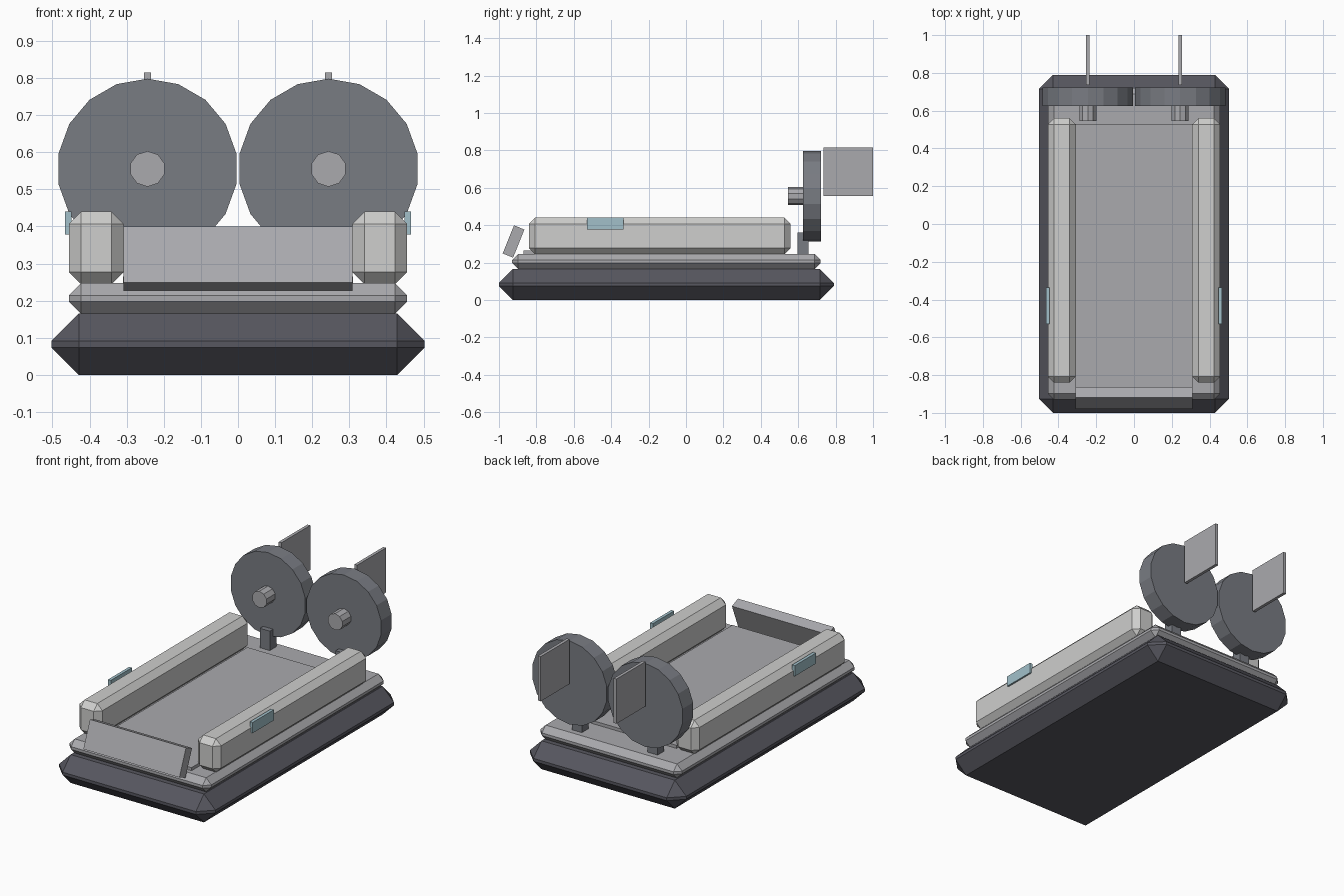
import bpy, math

if "Cube" in bpy.data.objects:
    bpy.data.objects.remove(bpy.data.objects["Cube"])


def material(name, r, g, b):
    m = bpy.data.materials.new(name)
    m.diffuse_color = (r, g, b, 1)
    m.use_nodes = True
    m.node_tree.nodes["Principled BSDF"].inputs["Base Color"].default_value = m.diffuse_color
    return m


RUBBER = material("dark rubber", 0.095, 0.095, 0.115)
DECK = material("deck grey", 0.40, 0.40, 0.42)
HULL = material("light hull grey", 0.62, 0.62, 0.61)
FAN = material("fan grey", 0.19, 0.20, 0.225)
GLASS = material("pale blue glass", 0.36, 0.53, 0.59)


def finish(ob, name, mat, bevel=0):
    ob.name = name
    ob.data.materials.append(mat)
    if bevel:
        mod = ob.modifiers.new("chamfer", 'BEVEL')
        mod.width = bevel
        mod.segments = 1
        mod.limit_method = 'NONE'
    return ob


def box(name, x, y, z, mat, bevel=0):
    """Box from (min, max) ranges on each axis."""
    bpy.ops.mesh.primitive_cube_add(size=1, location=[sum(r) / 2 for r in (x, y, z)])
    ob = bpy.context.object
    ob.scale = [r[1] - r[0] for r in (x, y, z)]
    bpy.ops.object.transform_apply(location=False, rotation=False, scale=True)
    return finish(ob, name, mat, bevel)


def disc(name, x, y, z, radius, sides, mat):
    """Cylinder lying along the y axis."""
    bpy.ops.mesh.primitive_cylinder_add(
        vertices=sides, radius=radius, depth=y[1] - y[0],
        location=(x, sum(y) / 2, z), rotation=(math.pi / 2, 0, 0))
    return finish(bpy.context.object, name, mat)


def around(c, half):
    return (c - half, c + half)


# Inflated skirt, deck and cargo floor
box("skirt", (-0.503, 0.503), (-1.0, 0.79), (0, 0.165), RUBBER, 0.074)
box("deck", (-0.456, 0.456), (-0.93, 0.72), (0.165, 0.247), DECK, 0.033)
box("cargo_floor", (-0.31, 0.31), (-0.87, 0.53), (0.235, 0.265), DECK)

# Tilted bow ramp
ramp = box("bow_ramp", (-0.309, 0.309), around(-0.922, 0.03), around(0.313, 0.081), DECK)
ramp.rotation_euler.x = -math.radians(22)

# Mirrored parts on the left and right
for side, s in (("left", -1), ("right", 1)):
    cx = 0.244 * s
    box(side + "_side_pod", around(0.382 * s, 0.074), (-0.84, 0.56), (0.244, 0.44), HULL, 0.033)
    box(side + "_window", around(0.457 * s, 0.009), (-0.53, -0.335), (0.378, 0.44), GLASS)
    box(side + "_fan_pylon", around(cx, 0.032), (0.595, 0.655), (0.235, 0.36), FAN)
    disc(side + "_fan", cx, (0.625, 0.722), 0.555, 0.243, 18, FAN)
    disc(side + "_fan_hub", cx, (0.545, 0.63), 0.555, 0.048, 10, DECK)
    box(side + "_rudder", around(cx, 0.009), (0.735, 1.0), (0.555, 0.815), DECK)
